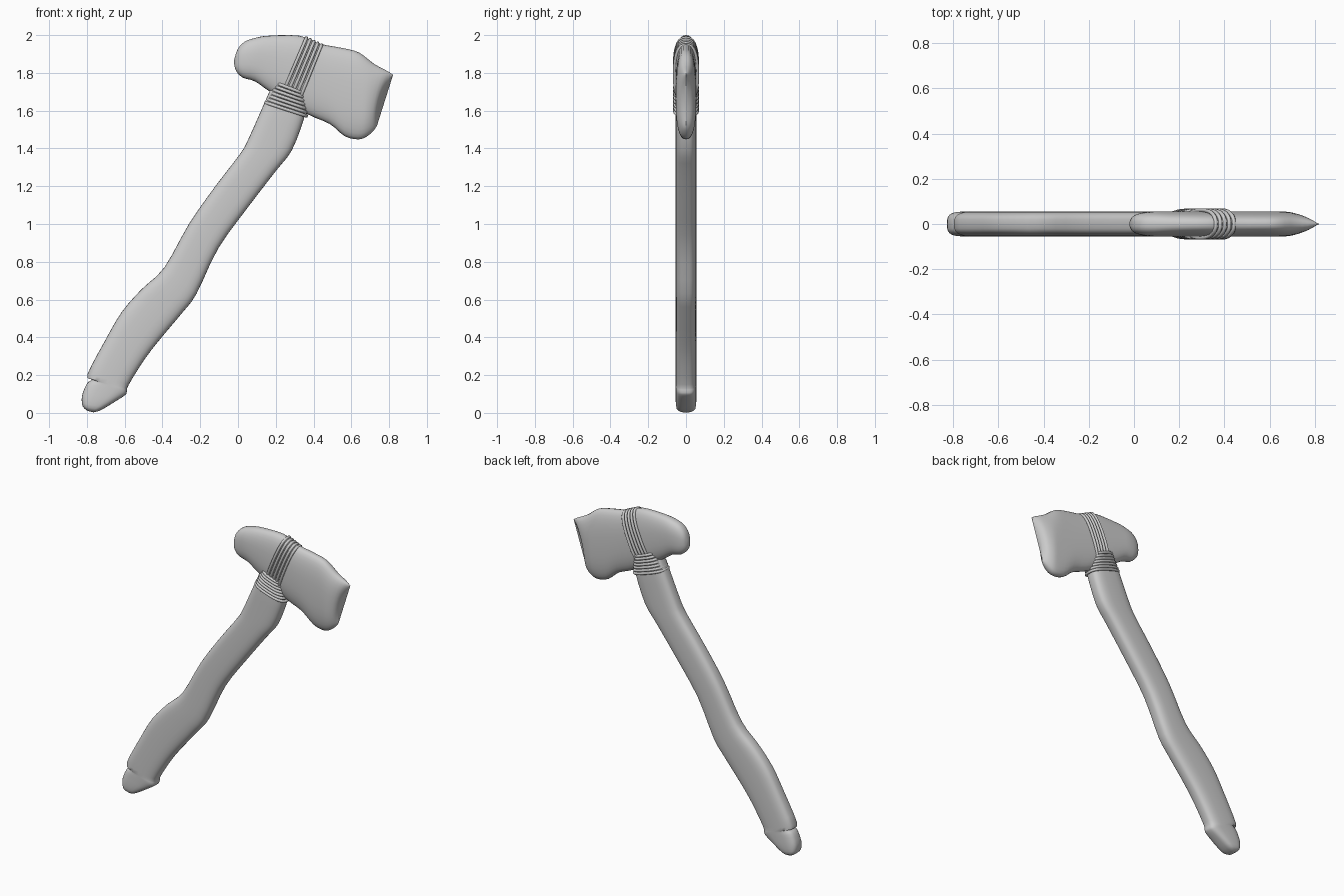
import bpy, bmesh, math
from mathutils import Vector

if "Cube" in bpy.data.objects:
    bpy.data.objects.remove(bpy.data.objects["Cube"])

HALF = 0.055  # half thickness in y


def spow(v, e):
    return math.copysign(abs(v) ** e, v)


def section(a, b, depth, exp, n, bow=0.0):
    """Superellipse loop between (x, z) points a and b, bulging to +-depth in y."""
    a, b = Vector((a[0], 0, a[1])), Vector((b[0], 0, b[1]))
    mid, half = (a + b) / 2, (b - a) / 2
    side = Vector((half.z, 0, -half.x)).normalized() * -bow
    pts = []
    for i in range(n):
        t = 2 * math.pi * i / n
        u, v = spow(math.cos(t), 2 / exp), spow(math.sin(t), 2 / exp)
        pts.append(mid + half * u + side * (1 - u * u) + Vector((0, depth * v, 0)))
    return pts


def refine(rows, steps):
    """Catmull-Rom interpolation of the rib rows."""
    out = []
    for i in range(len(rows) - 1):
        p0, p1 = rows[max(i - 1, 0)], rows[i]
        p2, p3 = rows[i + 1], rows[min(i + 2, len(rows) - 1)]
        for s in range(steps):
            t = s / steps
            out.append([0.5 * (2 * b + (c - a) * t + (2 * a - 5 * b + 4 * c - d) * t * t
                               + (3 * b - a - 3 * c + d) * t ** 3)
                        for a, b, c, d in zip(p0, p1, p2, p3)])
    return out + [list(rows[-1])]


def loft(name, ribs, exp, n=32, steps=3):
    """Skin a solid over ribs (ax, az, bx, bz, thickness, bow)."""
    bm = bmesh.new()
    loops = []
    for ax, az, bx, bz, t, bow in refine(ribs, steps):
        depth = HALF * min(max(t, 0.02), 1)
        loops.append([bm.verts.new(p) for p in section((ax, az), (bx, bz), depth, exp, n, bow)])
    for l0, l1 in zip(loops, loops[1:]):
        for i in range(n):
            j = (i + 1) % n
            bm.faces.new((l0[i], l0[j], l1[j], l1[i]))
    bm.faces.new(loops[0])
    bm.faces.new(loops[-1])
    bmesh.ops.recalc_face_normals(bm, faces=bm.faces)
    me = bpy.data.meshes.new(name)
    bm.to_mesh(me)
    bm.free()
    ob = bpy.data.objects.new(name, me)
    bpy.context.collection.objects.link(ob)
    finish(ob)


def finish(ob, convert=False):
    bpy.ops.object.select_all(action='DESELECT')
    ob.select_set(True)
    bpy.context.view_layer.objects.active = ob
    if convert:
        bpy.ops.object.convert(target='MESH')
    bpy.ops.object.shade_smooth_by_angle(angle=math.radians(50))


def lashing(name, first, last, count, depth, exp, radius=0.009):
    """Row of rope rings; first and last are (ax, az, bx, bz)."""
    cu = bpy.data.curves.new(name, 'CURVE')
    cu.dimensions = '3D'
    cu.bevel_depth = radius
    cu.bevel_resolution = 2
    for k in range(count):
        f = k / (count - 1)
        ax, az, bx, bz = (p + (q - p) * f for p, q in zip(first, last))
        pts = section((ax, az), (bx, bz), depth, exp, 40)
        sp = cu.splines.new('POLY')
        sp.points.add(len(pts) - 1)
        for p, co in zip(sp.points, pts):
            p.co = (*co, 1)
        sp.use_cyclic_u = True
    ob = bpy.data.objects.new(name, cu)
    bpy.context.collection.objects.link(ob)
    finish(ob, convert=True)


# Crooked wooden handle, from the butt knob up to the head
handle = [
    (-.795, .010, -.765, .003, .50), (-.822, .035, -.725, .015, .90),
    (-.826, .090, -.650, .060, 1), (-.800, .155, -.597, .095, 1),
    (-.775, .177, -.588, .115, 1), (-.797, .205, -.578, .150, 1),
    (-.700, .390, -.490, .290, 1), (-.615, .535, -.400, .405, 1),
    (-.510, .655, -.295, .530, 1), (-.390, .770, -.220, .630, 1),
    (-.260, 1.00, -.105, .870, 1), (-.120, 1.20, .050, 1.085, 1),
    (.010, 1.37, .200, 1.28, 1), (.055, 1.45, .285, 1.39, 1),
    (.135, 1.63, .350, 1.56, 1), (.170, 1.71, .360, 1.64, .9)]
loft("handle", [(*r, 0) for r in handle], 3.2)

# Stone head, from the blunt poll to the cutting edge
head = [
    (-.020, 1.870, -.020, 1.845, .15, 0), (-.002, 1.925, -.010, 1.810, .60, 0),
    (.035, 1.965, .025, 1.775, .88, 0), (.090, 1.985, .090, 1.755, 1, 0),
    (.165, 1.997, .170, 1.700, 1, 0), (.325, 1.997, .360, 1.585, 1, 0),
    (.430, 1.955, .485, 1.530, 1, 0), (.550, 1.932, .565, 1.465, 1, 0),
    (.640, 1.908, .635, 1.448, 1, 0), (.720, 1.848, .680, 1.462, .95, .01),
    (.790, 1.810, .720, 1.497, .62, .02), (.822, 1.790, .738, 1.525, .02, .025)]
loft("stone_head", [(*r[:5], -r[5]) for r in head], 2.5)

# Rope wrapped over the head and around the top of the handle
lashing("head_lashing", (.362, 1.985, .232, 1.68), (.442, 1.948, .318, 1.64), 5, .061, 2.5)
lashing("handle_lashing", (.147, 1.642, .362, 1.572), (.205, 1.745, .352, 1.690), 7, .060, 2.8)
